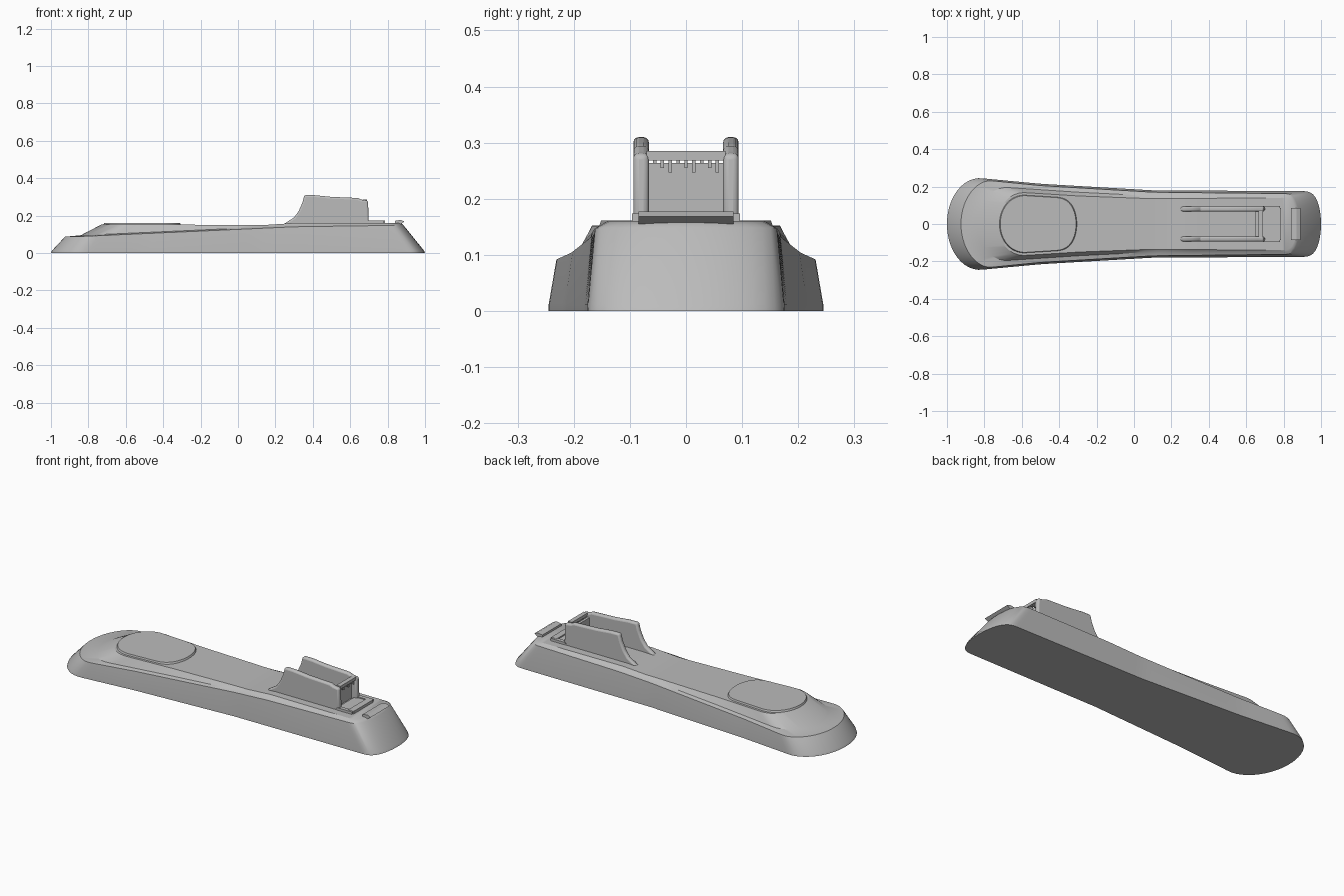
import bpy, bmesh, math

cube = bpy.data.objects.get("Cube")
if cube:
    bpy.data.objects.remove(cube, do_unlink=True)

grey = bpy.data.materials.new("plain grey")
grey.use_nodes = True
colour = (0.5, 0.5, 0.5, 1)
grey.diffuse_color = colour
grey.node_tree.nodes["Principled BSDF"].inputs["Base Color"].default_value = colour


def lerp(points, x):
    """Piecewise linear value of a profile at x."""
    for (xa, a), (xb, b) in zip(points, points[1:]):
        if x <= xb:
            return a + (b - a) * max(0, x - xa) / (xb - xa)
    return points[-1][1]


def finish(name, bm, angle=30):
    bmesh.ops.remove_doubles(bm, verts=bm.verts, dist=0.0005)
    bmesh.ops.recalc_face_normals(bm, faces=bm.faces)
    mesh = bpy.data.meshes.new(name)
    bm.to_mesh(mesh)
    bm.free()
    mesh.materials.append(grey)
    ob = bpy.data.objects.new(name, mesh)
    bpy.context.collection.objects.link(ob)
    bpy.ops.object.select_all(action='DESELECT')
    ob.select_set(True)
    bpy.context.view_layer.objects.active = ob
    bpy.ops.object.shade_smooth_by_angle(angle=math.radians(angle))
    return ob


def ring(x0, x1, width, height, nose, tail, steps=64):
    """Pairs of left and right points along a long outline with round ends."""
    pairs = []
    for i in range(steps + 1):
        x = (x0 + x1) / 2 - (x1 - x0) / 2 * math.cos(math.pi * i / steps)
        a = max(0, 1 - (x - x0) / nose)
        b = max(0, 1 - (x1 - x) / tail)
        w = lerp(width, x) * math.sqrt(max(0, 1 - a * a)) * max(0, 1 - b ** 3) ** 0.5
        z = lerp(height, x)
        pairs.append(((x, w, z), (x, -w, z)))
    return pairs


def loft(name, rings):
    """Skin stacked outlines, closing the bottom and top with cross strips."""
    bm = bmesh.new()
    layers = [[[bm.verts.new(p) for p in pair] for pair in r] for r in rings]
    for low, high in zip(layers, layers[1:]):
        for i in range(len(low) - 1):
            for s in (0, 1):
                bm.faces.new((low[i][s], low[i + 1][s], high[i + 1][s], high[i][s]))
    for cap in (layers[0], layers[-1]):
        for p, q in zip(cap, cap[1:]):
            bm.faces.new((p[0], q[0], q[1], p[1]))
    bmesh.ops.dissolve_degenerate(bm, dist=0.0005, edges=bm.edges)
    return finish(name, bm)


# Hull: broad lower tier, rising ledge and narrow upper tier
base = [(-1, 0.25), (-0.82, 0.245), (-0.5, 0.215), (0.1, 0.18), (1, 0.175)]
shoulder = [(-1, 0.235), (-0.8, 0.235), (-0.5, 0.205), (0.1, 0.17), (1, 0.16)]
inner = [(-1, 0.2), (-0.75, 0.2), (-0.3, 0.17), (0.1, 0.15), (1, 0.152)]
deck = [(-1, 0.175), (-0.7, 0.175), (-0.3, 0.15), (0.1, 0.135), (1, 0.142)]
ledge = [(-1, 0.085), (-0.8, 0.09), (-0.2, 0.117), (0.3, 0.14), (1, 0.15)]
inner_ledge = [(x, z + 0.006) for x, z in ledge]
top = [(-1, 0.153), (0.15, 0.15), (0.3, 0.16), (1, 0.16)]
loft("hull", [
    ring(-1, 1, base, [(-1, 0), (1, 0)], 0.18, 0.1),
    ring(-0.995, 0.995, base, [(-1, 0.012), (1, 0.012)], 0.18, 0.1),
    ring(-0.925, 0.885, shoulder, ledge, 0.17, 0.08),
    ring(-0.84, 0.88, inner, inner_ledge, 0.17, 0.08),
    ring(-0.73, 0.87, deck, top, 0.15, 0.08),
])

# Slightly raised pad on the broad end
pad = [(-1, 0.165), (-0.7, 0.165), (-0.3, 0.14)]
pad_top = [(x, w - 0.006) for x, w in pad]
loft("raised_pad", [
    ring(-0.725, -0.3, pad, [(-1, 0.14), (0, 0.14)], 0.14, 0.12),
    ring(-0.715, -0.31, pad_top, [(-1, 0.162), (0, 0.16)], 0.14, 0.12),
])


def prism(name, profile, y, thickness, bevel=0.0):
    """Side profile in x and z, made solid across y."""
    bm = bmesh.new()
    face = bm.faces.new([bm.verts.new((x, y - thickness / 2, z)) for x, z in profile])
    out = bmesh.ops.extrude_face_region(bm, geom=[face])
    for v in out["geom"]:
        if isinstance(v, bmesh.types.BMVert):
            v.co.y += thickness
    ob = finish(name, bm)
    if bevel:
        mod = ob.modifiers.new("rounded edges", 'BEVEL')
        mod.width = bevel
        mod.segments = 3
        mod.limit_method = 'ANGLE'
        mod.angle_limit = math.radians(50)
    return ob


def box(name, x0, x1, y, width, z0, z1):
    return prism(name, [(x0, z0), (x1, z0), (x1, z1), (x0, z1)], y, width)


# Twin fins with concave leading edges
fin = [(0.24, 0.15), (0.70, 0.15), (0.695, 0.28), (0.66, 0.285), (0.64, 0.294),
       (0.5, 0.3), (0.41, 0.309), (0.355, 0.31), (0.345, 0.27), (0.325, 0.225),
       (0.3, 0.19), (0.265, 0.168)]
for side, name in ((1, "left_fin"), (-1, "right_fin")):
    prism(name, fin, side * 0.08, 0.028, 0.01)
    # Low rails behind each fin
    box(name + "_rail", 0.69, 0.78, side * 0.085, 0.022, 0.15, 0.174)

# Wall between the fins, with a ragged upper fringe
box("cross_wall", 0.65, 0.665, 0, 0.14, 0.15, 0.264)
box("wall_cap", 0.665, 0.69, 0, 0.14, 0.268, 0.285)
for i in range(9):
    drop = 0.012 + 0.008 * (i % 3)
    box("fringe_strip", 0.67, 0.685, -0.056 + i * 0.014, 0.006, 0.275 - drop, 0.275)

# Low plates and lip on the tail deck
box("tail_plate", 0.68, 0.77, 0, 0.19, 0.15, 0.168)
box("tail_step", 0.75, 0.785, 0, 0.17, 0.15, 0.175)
prism("tail_lip", [(0.84, 0.155), (0.87, 0.155), (0.89, 0.168), (0.87, 0.177), (0.84, 0.172)],
      0, 0.17)
